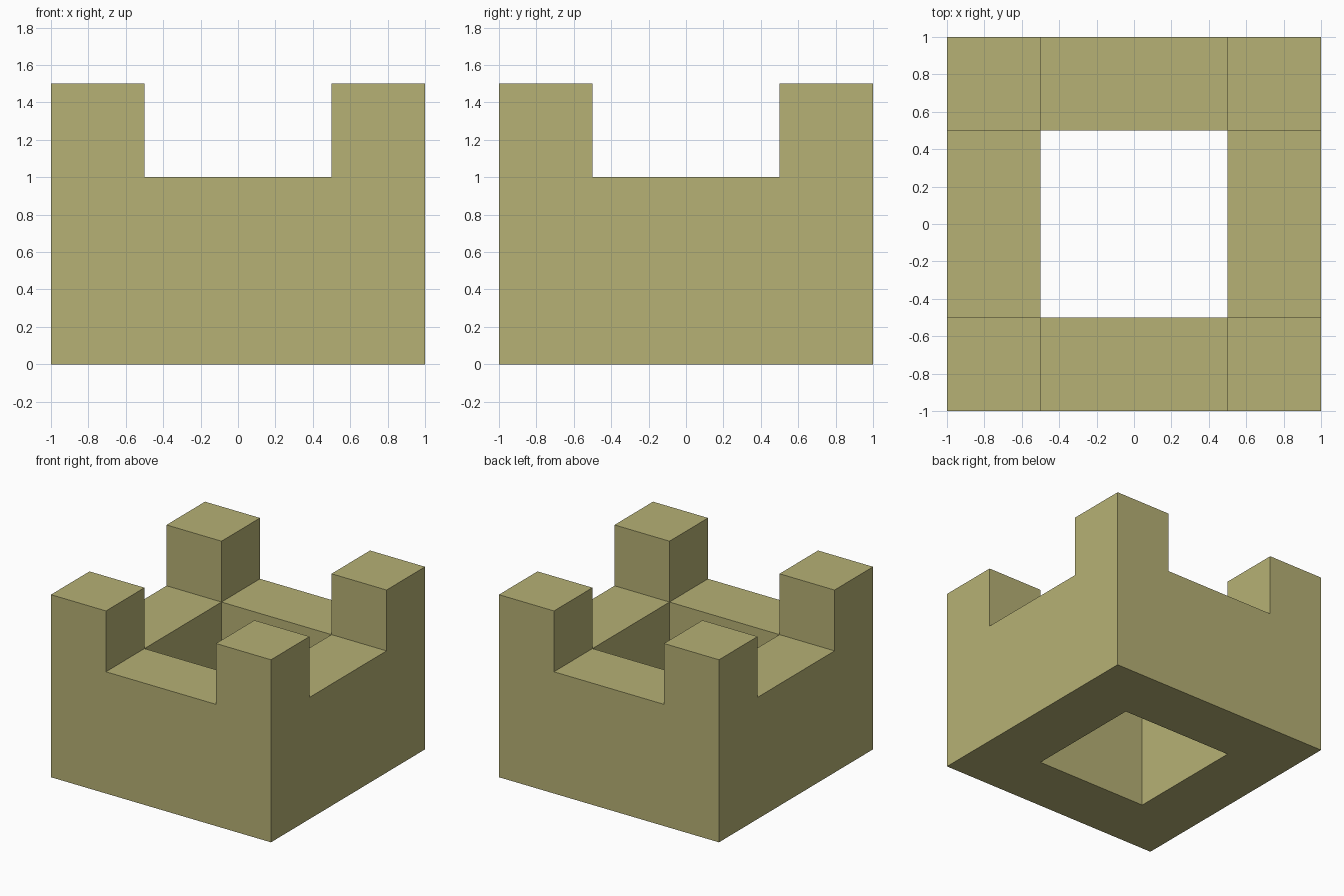
import bpy, bmesh
from mathutils import Vector, Matrix

if "Cube" in bpy.data.objects:
    bpy.data.objects.remove(bpy.data.objects["Cube"])

WALL_H = 1.0     # height of the wall ring
TOWER_H = 0.5    # corner blocks above the wall
INNER = 0.5      # half width of the shaft

stone = bpy.data.materials.new("khaki stone")
stone.diffuse_color = (0.468, 0.440, 0.178, 1.0)
stone.use_nodes = True
stone.node_tree.nodes["Principled BSDF"].inputs["Base Color"].default_value = stone.diffuse_color

bm = bmesh.new()

# Solid base block
bmesh.ops.create_cube(bm, size=1.0, matrix=Matrix.Translation((0, 0, WALL_H / 2))
                      @ Matrix.Diagonal((2, 2, WALL_H, 1)))

# Cut lines dividing the block into a 3 x 3 plan
for axis in (Vector((1, 0, 0)), Vector((0, 1, 0))):
    for side in (-INNER, INNER):
        bmesh.ops.bisect_plane(bm, geom=bm.verts[:] + bm.edges[:] + bm.faces[:],
                               plane_co=axis * side, plane_no=axis)

# Square shaft through the middle
def is_centre(f):
    c = f.calc_center_median()
    return abs(f.normal.z) > 0.9 and abs(c.x) < 0.1 and abs(c.y) < 0.1

bm.normal_update()
bmesh.ops.delete(bm, geom=[f for f in bm.faces if is_centre(f)], context='FACES_ONLY')
rim = [e for e in bm.edges if e.is_boundary]
bmesh.ops.bridge_loops(bm, edges=rim)

# Corner blocks raised from the wall top
bm.normal_update()
corners = []
for f in bm.faces:
    c = f.calc_center_median()
    if c.z > WALL_H - 0.01 and abs(c.x) > INNER and abs(c.y) > INNER:
        corners.append(f)
ext = bmesh.ops.extrude_face_region(bm, geom=corners)
top = [v for v in ext["geom"] if isinstance(v, bmesh.types.BMVert)]
bmesh.ops.translate(bm, verts=top, vec=(0, 0, TOWER_H))
bmesh.ops.delete(bm, geom=[f for f in corners if f.is_valid], context='FACES_ONLY')

bmesh.ops.recalc_face_normals(bm, faces=bm.faces[:])
mesh = bpy.data.meshes.new("castle_block")
bm.to_mesh(mesh)
bm.free()
mesh.materials.append(stone)
bpy.context.collection.objects.link(bpy.data.objects.new("castle_block", mesh))
